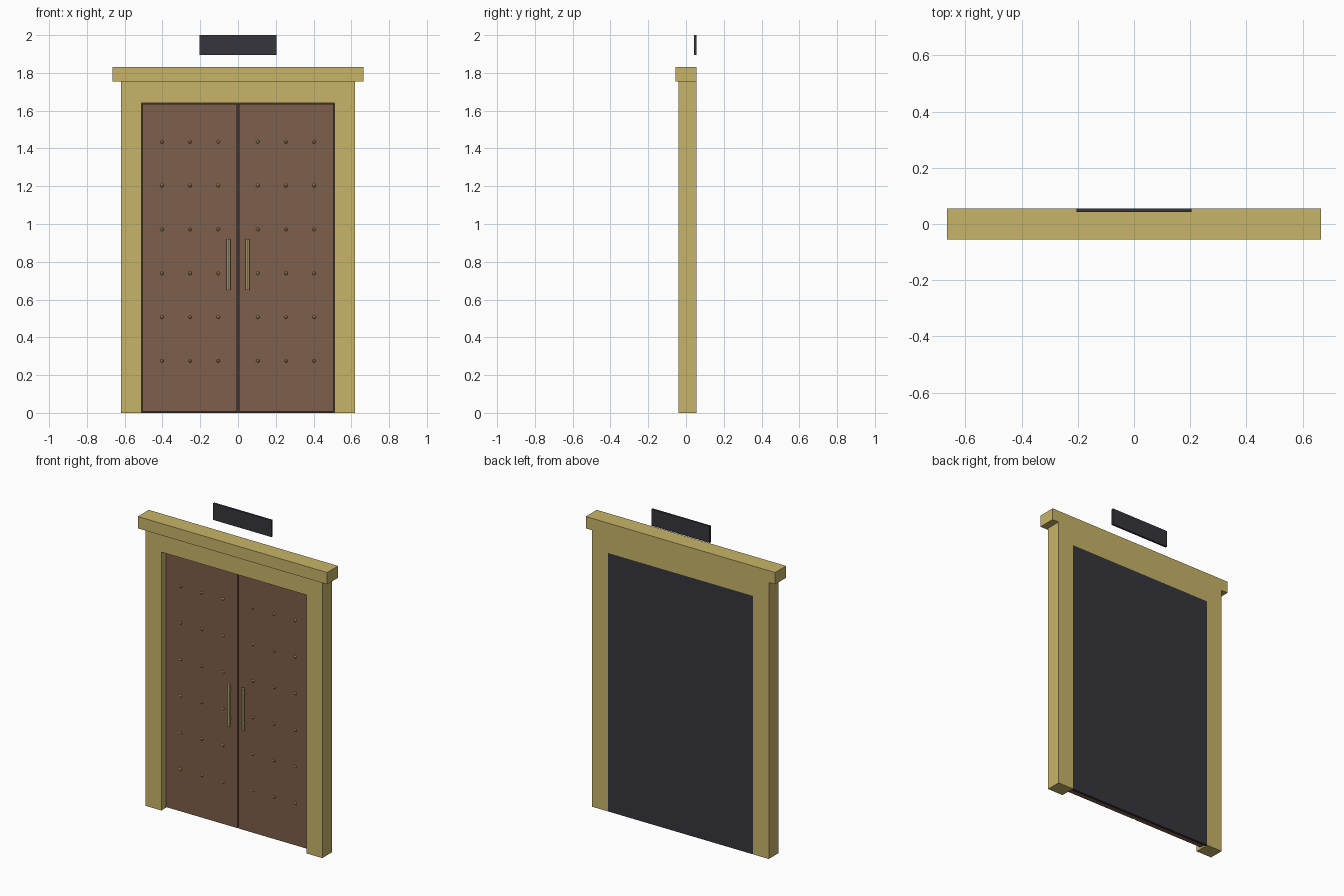
import bpy
import bmesh
from mathutils import Matrix, Vector

cube = bpy.data.objects.get("Cube")
if cube:
    bpy.data.objects.remove(cube)


def material(name, rgb):
    m = bpy.data.materials.new(name)
    m.use_nodes = True
    m.diffuse_color = (*rgb, 1)
    m.node_tree.nodes["Principled BSDF"].inputs["Base Color"].default_value = (*rgb, 1)
    return m


GOLD = material("sandy gold", (0.578, 0.456, 0.141))
WOOD = material("brown wood", (0.209, 0.112, 0.069))
DARK = material("charcoal", (0.037, 0.036, 0.045))
BRASS = material("pale brass", (0.62, 0.53, 0.25))
STUD = material("stud brass", (0.42, 0.31, 0.08))


def finish(name, bm, mat):
    mesh = bpy.data.meshes.new(name)
    bm.to_mesh(mesh)
    bm.free()
    mesh.materials.append(mat)
    ob = bpy.data.objects.new(name, mesh)
    bpy.context.collection.objects.link(ob)
    return ob


def add_box(bm, lo, hi):
    lo, hi = Vector(lo), Vector(hi)
    bmesh.ops.create_cube(bm, size=1, matrix=Matrix.Translation((lo + hi) / 2)
                          @ Matrix.Diagonal((*(hi - lo), 1)))


def box(name, lo, hi, mat):
    bm = bmesh.new()
    add_box(bm, lo, hi)
    return finish(name, bm, mat)


BACK = 0.055      # rear plane of the whole doorway
DOOR_Y = 0.0      # front plane of the door leaves

# Door frame: one arch-shaped outline, extruded backwards
outer, inner, top, opening = 0.62, 0.51, 1.755, 1.64
outline = [(-outer, 0), (-inner, 0), (-inner, opening), (inner, opening),
           (inner, 0), (outer, 0), (outer, top), (-outer, top)]
bm = bmesh.new()
face = bm.faces.new([bm.verts.new((x, -0.04, z)) for x, z in outline])
ext = bmesh.ops.extrude_face_region(bm, geom=[face])
bmesh.ops.translate(bm, vec=(0, BACK + 0.04, 0),
                    verts=[v for v in ext["geom"] if isinstance(v, bmesh.types.BMVert)])
bmesh.ops.recalc_face_normals(bm, faces=bm.faces)
finish("door_frame", bm, GOLD)

# Cornice, backing panel and floating sign plate
box("cornice", (-0.665, -BACK, top), (0.665, BACK, 1.83), GOLD)
box("backing_panel", (-inner, 0.04, 0), (inner, BACK, opening), DARK)
box("sign_plate", (-0.205, 0.042, 1.895), (0.205, BACK, 2.0), DARK)

for side, s in (("left", 1), ("right", -1)):
    # Door leaf
    xs = sorted((s * 0.004, s * 0.506))
    box(side + "_door", (xs[0], DOOR_Y, 0.008), (xs[1], 0.04, 1.635), WOOD)

    # Pull handle: upright bar on two short mounts
    bm = bmesh.new()
    bmesh.ops.create_cone(bm, cap_ends=True, segments=8, radius1=0.01, radius2=0.01,
                          depth=0.27, matrix=Matrix.Translation((s * 0.05, -0.022, 0.785)))
    for z in (0.69, 0.88):
        add_box(bm, (s * 0.05 - 0.005, -0.02, z - 0.005), (s * 0.05 + 0.005, DOOR_Y, z + 0.005))
    finish(side + "_handle", bm, BRASS)

    # Rows of domed studs
    bm = bmesh.new()
    for row in range(6):
        for col in range(3):
            centre = (s * (0.105 + 0.149 * col), DOOR_Y, 0.275 + 0.232 * row)
            bmesh.ops.create_uvsphere(bm, u_segments=8, v_segments=6, radius=0.009,
                                      matrix=Matrix.Translation(centre))
    finish(side + "_studs", bm, STUD)
